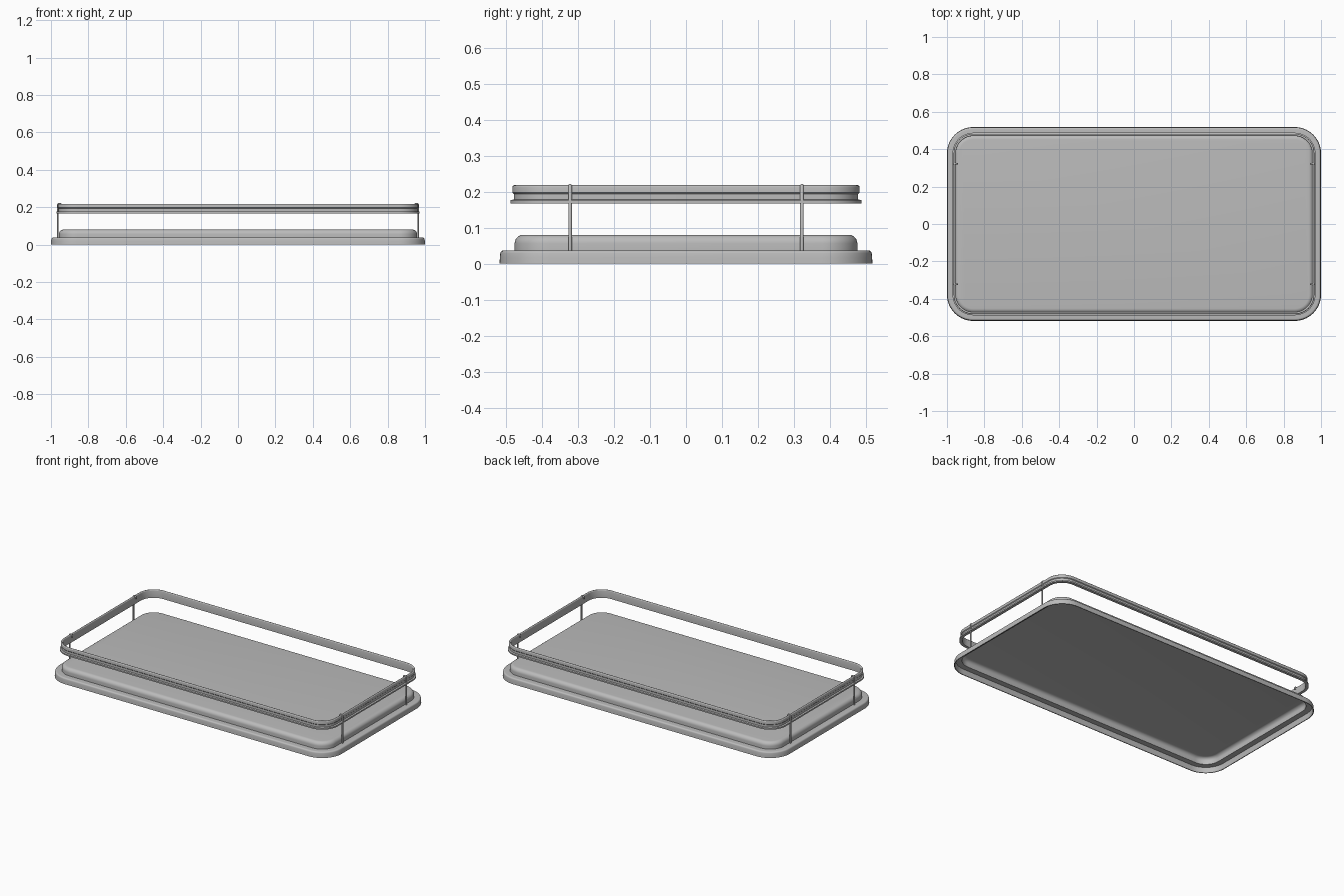
import bpy, bmesh, math

cube = bpy.data.objects.get("Cube")
if cube:
    bpy.data.objects.remove(cube, do_unlink=True)

HALF_X, HALF_Y, CORNER, STEPS = 1.0, 0.518, 0.14, 14

metal = bpy.data.materials.new("grey metal")
metal.use_nodes = True
GREY = (0.5, 0.5, 0.5, 1)
metal.diffuse_color = GREY
metal.node_tree.nodes["Principled BSDF"].inputs["Base Color"].default_value = GREY


def outline(inset):
    """Rounded rectangle, inset from the outer edge of the tray."""
    pts = []
    r = CORNER - inset
    for k, (sx, sy) in enumerate([(1, 1), (-1, 1), (-1, -1), (1, -1)]):
        for i in range(STEPS + 1):
            a = math.pi / 2 * (k + i / STEPS)
            pts.append((sx * (HALF_X - CORNER) + r * math.cos(a),
                        sy * (HALF_Y - CORNER) + r * math.sin(a)))
    return pts


def arc(cx, cz, r, start, end, n=6):
    """Rounded piece of an (inset, z) profile, angles in degrees."""
    out = []
    for i in range(n + 1):
        a = math.radians(start + (end - start) * i / n)
        out.append((cx + r * math.cos(a), cz + r * math.sin(a)))
    return out


def sweep(name, profile, closed):
    """Carry an (inset, z) profile around the rounded rectangle."""
    bm = bmesh.new()
    rings = [[bm.verts.new((x, y, z)) for x, y in outline(inset)]
             for inset, z in profile]
    pairs = list(zip(rings, rings[1:]))
    if closed:
        pairs.append((rings[-1], rings[0]))
    else:
        bm.faces.new(rings[0])
        bm.faces.new(rings[-1])
    n = len(rings[0])
    for a, b in pairs:
        for i in range(n):
            j = (i + 1) % n
            bm.faces.new((a[i], a[j], b[j], b[i]))
    bmesh.ops.recalc_face_normals(bm, faces=bm.faces)
    mesh = bpy.data.meshes.new(name)
    bm.to_mesh(mesh)
    bm.free()
    mesh.materials.append(metal)
    ob = bpy.data.objects.new(name, mesh)
    bpy.context.collection.objects.link(ob)
    bpy.ops.object.select_all(action='DESELECT')
    ob.select_set(True)
    bpy.context.view_layer.objects.active = ob
    bpy.ops.object.shade_smooth_by_angle(angle=math.radians(35))
    return ob


# Pressed tray: hollow skirt, flat flange and raised panel
inside = arc(0.068, 0.054, 0.022, 90, 180) + [(0.046, 0.033), (0.01, 0.033), (0.005, 0)]
outside = [(0, 0), (0.001, 0.016)] + arc(0.012, 0.027, 0.01, 170, 90) \
    + [(0.042, 0.037)] + arc(0.066, 0.056, 0.024, 180, 90)
sweep("tray", inside + outside, closed=False)

# Guard rail: bottom lip, narrow waist and rounded upper band
rail = [(0.048, 0.167), (0.030, 0.167), (0.030, 0.176), (0.040, 0.178),
        (0.040, 0.193), (0.036, 0.197)] \
    + arc(0.042, 0.212, 0.006, 180, 0) + [(0.048, 0.178)]
sweep("guard_rail", rail, closed=True)

# Wire posts hooked over the rail ends
for side, sx in (("left", 1), ("right", -1)):
    for end, sy in (("front", -1), ("back", 1)):
        curve = bpy.data.curves.new(f"{end}_{side}_post", 'CURVE')
        curve.dimensions = '3D'
        curve.bevel_depth = 0.005
        curve.bevel_resolution = 3
        curve.use_fill_caps = True
        path = [(0.964, 0.035), (0.964, 0.213), (0.960, 0.217),
                (0.950, 0.217), (0.946, 0.213), (0.946, 0.203)]
        spline = curve.splines.new('POLY')
        spline.points.add(len(path) - 1)
        for p, (x, z) in zip(spline.points, path):
            p.co = (sx * x, sy * 0.322, z, 1)
        curve.materials.append(metal)
        post = bpy.data.objects.new(curve.name, curve)
        bpy.context.collection.objects.link(post)
